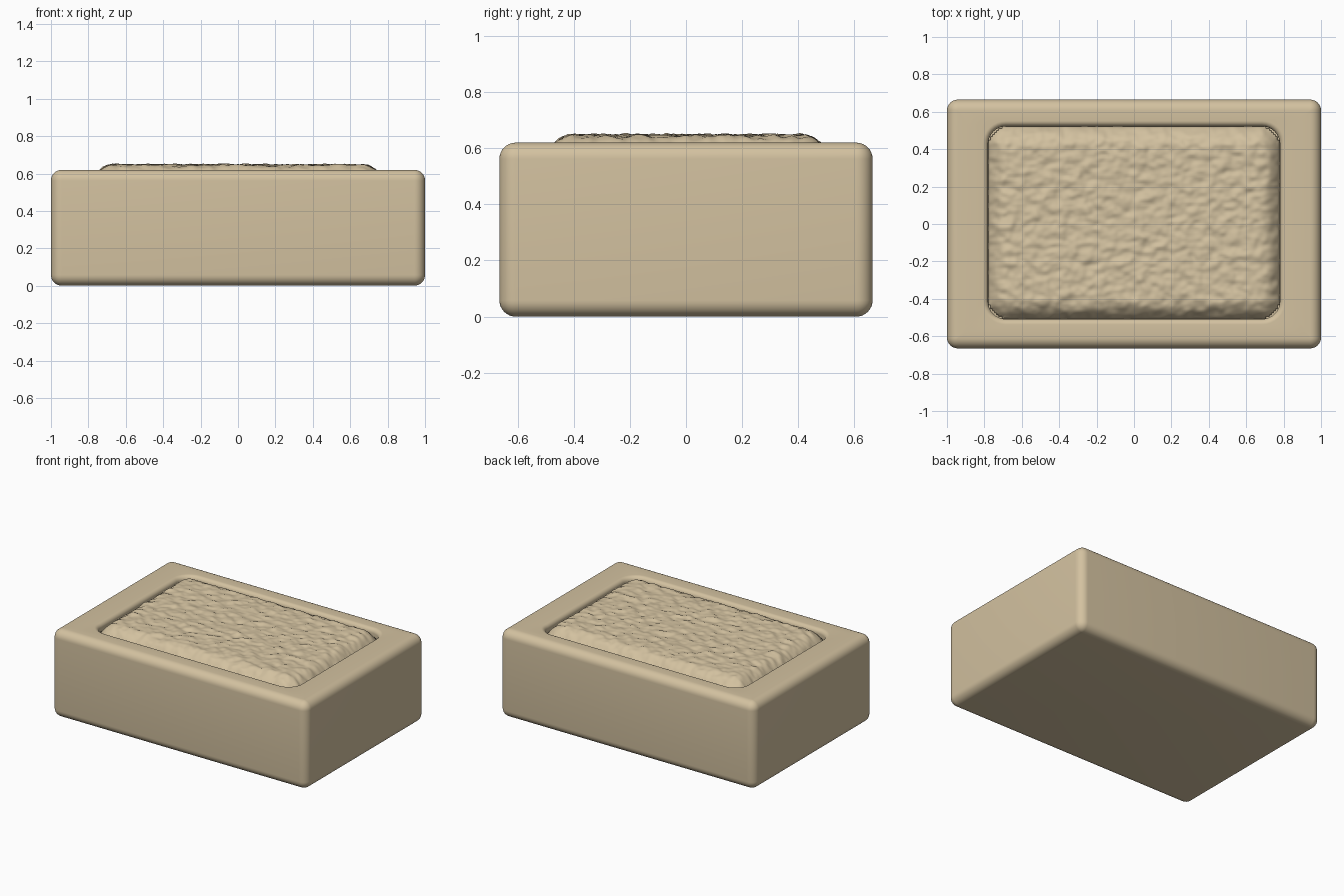
import bpy, bmesh, math
from mathutils import Vector, noise

cube = bpy.data.objects.get("Cube")
if cube:
    bpy.data.objects.remove(cube)

sand = bpy.data.materials.new("warm sand")
sand.use_nodes = True
colour = (0.65, 0.535, 0.35, 1)
sand.diffuse_color = colour
sand.node_tree.nodes["Principled BSDF"].inputs["Base Color"].default_value = colour

TOP, EDGE = 0.62, 0.058
CENTRE_Y = 0.007          # the tray opening sits slightly towards the back


def finish(bm, name, angle):
    bmesh.ops.recalc_face_normals(bm, faces=bm.faces)
    mesh = bpy.data.meshes.new(name)
    bm.to_mesh(mesh)
    bm.free()
    mesh.materials.append(sand)
    obj = bpy.data.objects.new(name, mesh)
    bpy.context.collection.objects.link(obj)
    bpy.ops.object.select_all(action="DESELECT")
    obj.select_set(True)
    bpy.context.view_layer.objects.active = obj
    bpy.ops.object.shade_smooth_by_angle(angle=math.radians(angle))
    return obj


def ring(bm, hx, hy, r, z, cy=0.0, steps=8):
    """Rounded rectangle loop of vertices."""
    r = max(r, 0.001)
    verts = []
    for quarter, (sx, sy) in enumerate([(1, 1), (-1, 1), (-1, -1), (1, -1)]):
        for i in range(steps + 1):
            a = (quarter + i / steps) * math.pi / 2
            verts.append(bm.verts.new((sx * (hx - r) + r * math.cos(a),
                                       cy + sy * (hy - r) + r * math.sin(a), z)))
    return verts


# Tray body: rounded block with a soft-lipped recess, lofted from loops
bm = bmesh.new()
loops = []
arc = [i / 8 * math.pi / 2 for i in range(9)]
for a in arc:
    inset = EDGE * (1 - math.sin(a))
    loops.append(ring(bm, 1 - inset, 0.665 - inset, EDGE - inset, EDGE * (1 - math.cos(a))))
for a in arc:
    inset = EDGE * (1 - math.cos(a))
    loops.append(ring(bm, 1 - inset, 0.665 - inset, EDGE - inset, TOP - EDGE + EDGE * math.sin(a)))
LIP = 0.03
for a in arc:
    inset = LIP * math.sin(a)
    loops.append(ring(bm, 0.81 - inset, 0.545 - inset, 0.125 - inset,
                      TOP - LIP * (1 - math.cos(a)), CENTRE_Y))
loops.append(ring(bm, 0.78, 0.515, 0.095, 0.555, CENTRE_Y))
for low, high in zip(loops, loops[1:]):
    n = len(low)
    for i in range(n):
        j = (i + 1) % n
        bm.faces.new((low[i], low[j], high[j], high[i]))
bm.faces.new(loops[0][::-1])
bm.faces.new(loops[-1])
finish(bm, "tray_body", 50)

# Rough filling: a rippled grid, trimmed to the recess outline
HX, HY, R = 0.777, 0.513, 0.11
NX, NY = 150, 100


def edge_distance(x, y):
    qx, qy = abs(x) - HX + R, abs(y) - HY + R
    outside = math.hypot(max(qx, 0), max(qy, 0))
    return R - outside - min(max(qx, qy), 0)


def height(x, y):
    t = min(max(edge_distance(x, y) / 0.11, 0), 1)
    rise = 1 - (1 - t) ** 2.2
    coarse = noise.noise(Vector((x * 14, y * 20, 3.1)))
    fine = noise.noise(Vector((x * 30, y * 38, 8.4)))
    return 0.568 + 0.076 * rise + 0.010 * coarse + 0.006 * fine


bm = bmesh.new()
grid = []
for j in range(NY + 1):
    y = HY * (2 * j / NY - 1)
    row = []
    for i in range(NX + 1):
        x = HX * (2 * i / NX - 1)
        row.append(bm.verts.new((x, y + CENTRE_Y, height(x, y))))
    grid.append(row)
for j in range(NY):
    for i in range(NX):
        x = HX * ((2 * i + 1) / NX - 1)
        y = HY * ((2 * j + 1) / NY - 1)
        if edge_distance(x, y) > 0:
            bm.faces.new((grid[j][i], grid[j][i + 1], grid[j + 1][i + 1], grid[j + 1][i]))
bmesh.ops.delete(bm, geom=[v for v in bm.verts if not v.link_faces], context="VERTS")

# Short skirt from the filling's rim down to the recess floor
rim = [e for e in bm.edges if e.is_boundary]
skirt = bmesh.ops.extrude_edge_only(bm, edges=rim)["geom"]
for v in skirt:
    if isinstance(v, bmesh.types.BMVert):
        v.co.z = 0.55
finish(bm, "rough_filling", 60)
